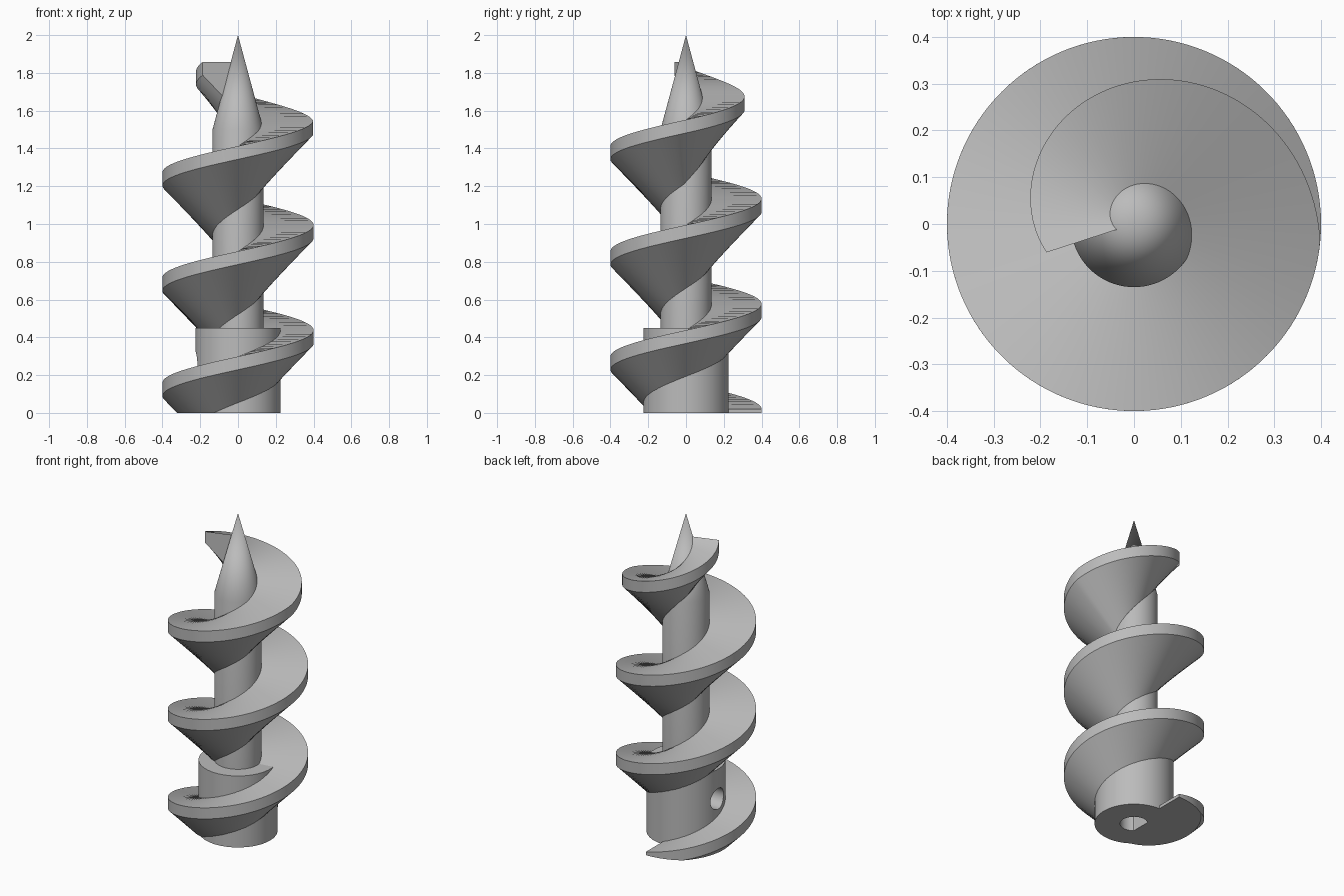
import bpy, bmesh, math

if "Cube" in bpy.data.objects:
    bpy.data.objects.remove(bpy.data.objects["Cube"])

PITCH, TURNS, STEPS = 0.557, 3.3, 128
RIM_R, RIM_H, SHAFT_R, HUB_R = 0.4, 0.07, 0.135, 0.225
HUB_TOP, CONE_BASE, TIP = 0.45, 1.5, 2.0

grey = bpy.data.materials.new("steel grey")
grey.diffuse_color = (0.5, 0.5, 0.5, 1)
grey.use_nodes = True
grey.node_tree.nodes["Principled BSDF"].inputs["Base Color"].default_value = grey.diffuse_color


def make(name, bm):
    bmesh.ops.recalc_face_normals(bm, faces=bm.faces)
    me = bpy.data.meshes.new(name)
    bm.to_mesh(me)
    bm.free()
    ob = bpy.data.objects.new(name, me)
    bpy.context.collection.objects.link(ob)
    me.materials.append(grey)
    return ob


def smooth(ob):
    bpy.ops.object.select_all(action='DESELECT')
    ob.select_set(True)
    bpy.context.view_layer.objects.active = ob
    bpy.ops.object.shade_smooth_by_angle(angle=math.radians(30))


def prism(name, outline, depth_vec):
    """Extrude a closed outline of 3D points along a vector."""
    bm = bmesh.new()
    face = bm.faces.new([bm.verts.new(p) for p in outline])
    out = bmesh.ops.extrude_face_region(bm, geom=[face])
    bmesh.ops.translate(bm, vec=depth_vec,
                        verts=[v for v in out["geom"] if isinstance(v, bmesh.types.BMVert)])
    return make(name, bm)


def circle(n):
    return [(math.cos(2 * math.pi * i / n), math.sin(2 * math.pi * i / n)) for i in range(n)]


def subtract(ob, cutter):
    mod = ob.modifiers.new("cut", 'BOOLEAN')
    mod.operation, mod.object, mod.solver = 'DIFFERENCE', cutter, 'EXACT'
    bpy.context.view_layer.objects.active = ob
    bpy.ops.object.modifier_apply(modifier=mod.name)
    bpy.data.objects.remove(cutter)


# Hub with a D-shaped bore and a radial screw hole
hub = prism("hub", [(HUB_R * c, HUB_R * s, 0) for c, s in circle(96)], (0, 0, HUB_TOP))
subtract(hub, prism("bore_cutter", [(max(0.08 * c, -0.05), 0.08 * s, -0.1)
                                    for c, s in circle(48) if c > -0.8], (0, 0, 0.5)))
subtract(hub, prism("screw_cutter", [(-0.3, 0.065 * c, 0.262 + 0.065 * s)
                                     for c, s in circle(48)], (0.3, 0, 0)))
smooth(hub)

# Shaft with a pointed tip
bm = bmesh.new()
rings = [[bm.verts.new((SHAFT_R * c, SHAFT_R * s, z)) for c, s in circle(96)]
         for z in (HUB_TOP - 0.02, CONE_BASE)]
apex = bm.verts.new((0, 0, TIP))
bm.faces.new(rings[0])
for i in range(96):
    j = (i + 1) % 96
    bm.faces.new((rings[0][i], rings[0][j], rings[1][j], rings[1][i]))
    bm.faces.new((rings[1][i], rings[1][j], apex))
smooth(make("shaft_and_tip", bm))

# Spiral flight: flat top, upright rim, 45 degree underside, narrowing near the tip
bm = bmesh.new()
prev = None
count = round(TURNS * STEPS)
for k in range(count + 1):
    t = TURNS * k / count
    ang = math.pi / 2 + 2 * math.pi * t
    top = 0.02 + PITCH * t
    taper = max(0, t - 2.735)
    outer = RIM_R - 0.36 * taper
    inner = 0.1 - 0.14 * taper
    low = top - RIM_H
    profile = [(inner, top), (outer, top), (outer, low), (inner, low - (outer - inner))]
    ring = [bm.verts.new((r * math.cos(ang), r * math.sin(ang), z)) for r, z in profile]
    if prev:
        for i in range(4):
            j = (i + 1) % 4
            bm.faces.new((prev[i], prev[j], ring[j], ring[i]))
    else:
        bm.faces.new(ring)
    prev = ring
bm.faces.new(prev)
bmesh.ops.recalc_face_normals(bm, faces=bm.faces)
# Trim level with the hub base
cut = bmesh.ops.bisect_plane(bm, geom=bm.verts[:] + bm.edges[:] + bm.faces[:],
                             plane_co=(0, 0, 0), plane_no=(0, 0, 1), clear_inner=True)
bmesh.ops.holes_fill(bm, edges=[e for e in bm.edges if e.is_boundary], sides=0)
smooth(make("spiral_flight", bm))
